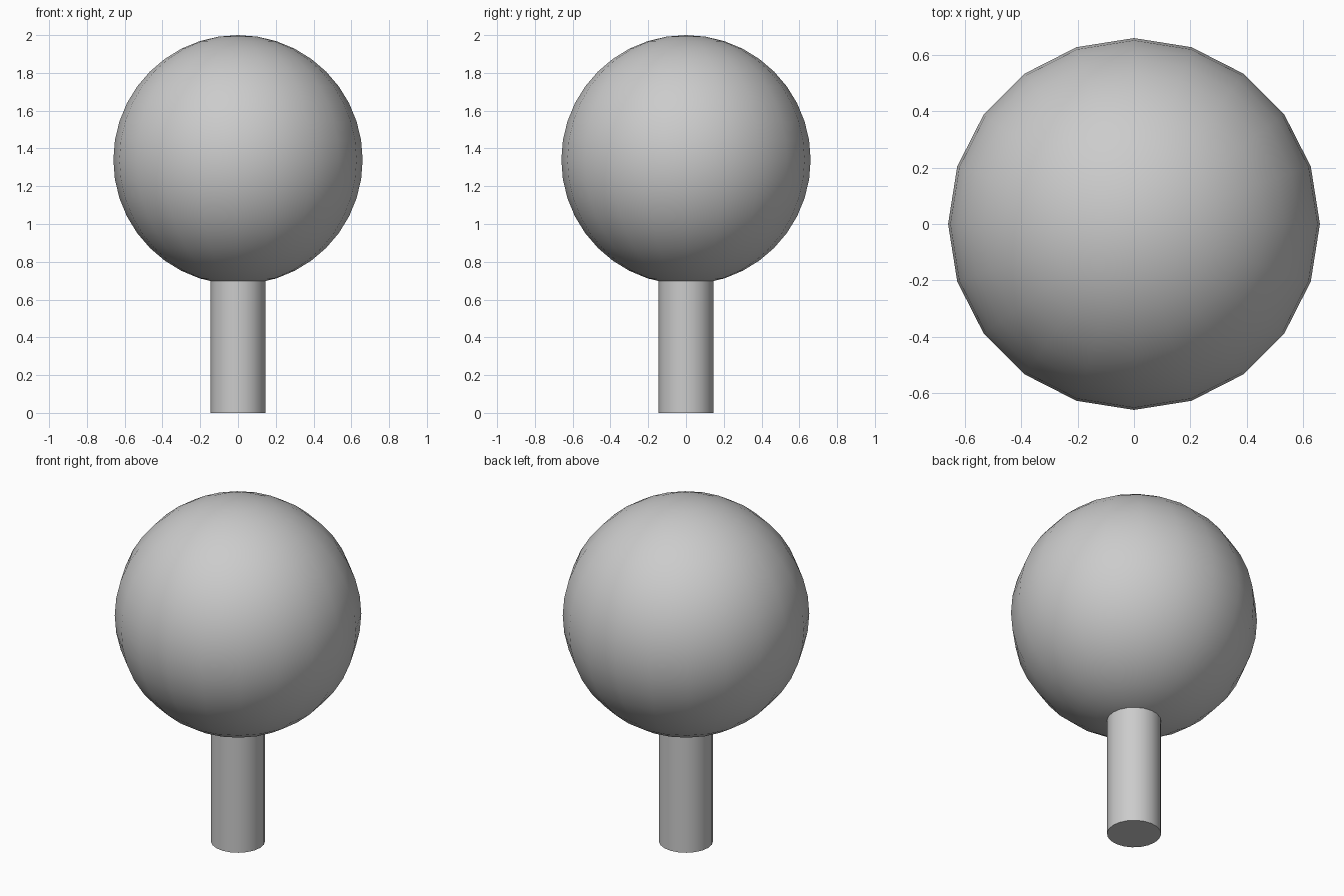
import bpy

if "Cube" in bpy.data.objects:
    bpy.data.objects.remove(bpy.data.objects["Cube"])

R = 0.66        # ball radius
STICK_R = 0.145
STICK_TOP = 0.72  # slightly inside the ball

# Round head
bpy.ops.mesh.primitive_uv_sphere_add(segments=20, ring_count=20, radius=R,
                                     location=(0, 0, 2 - R))
head = bpy.context.object
head.name = "round_head"
bpy.ops.object.shade_smooth()

# Plain stick with a flat foot
bpy.ops.mesh.primitive_cylinder_add(vertices=20, radius=STICK_R, depth=STICK_TOP,
                                    location=(0, 0, STICK_TOP / 2))
stick = bpy.context.object
stick.name = "stick"
bpy.ops.object.shade_smooth_by_angle()
